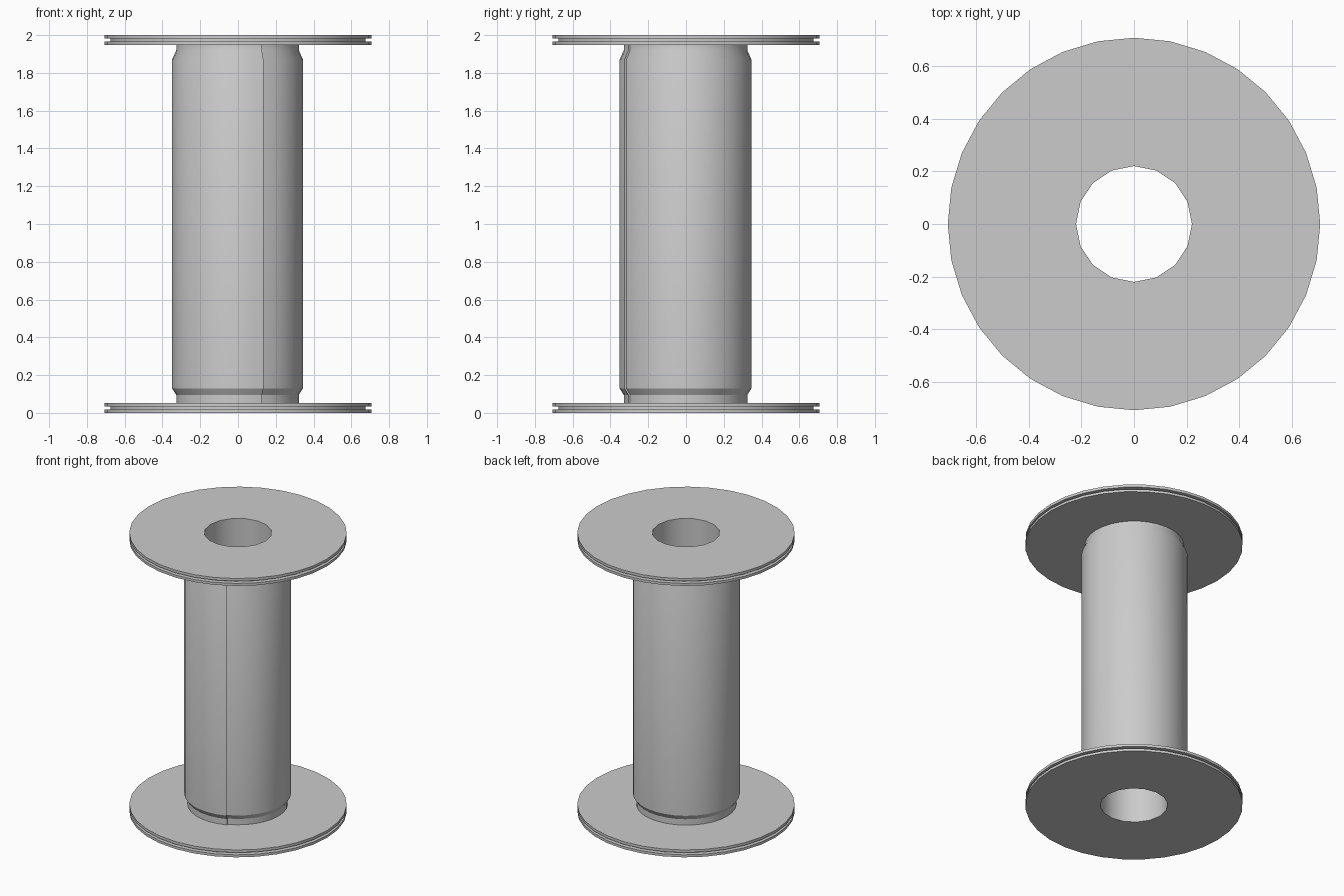
import bpy, bmesh, math

if "Cube" in bpy.data.objects:
    bpy.data.objects.remove(bpy.data.objects["Cube"])

SIDES = 32          # rim and winding
BORE_SIDES = 16     # centre hole
BORE_R = 0.22


def ring(bm, radius, z, count):
    return [bm.verts.new((radius * math.cos(2 * math.pi * i / count),
                          radius * math.sin(2 * math.pi * i / count), z)) for i in range(count)]


def skin(bm, a, b):
    n = len(a)
    for i in range(n):
        j = (i + 1) % n
        bm.faces.new((a[i], a[j], b[j], b[i]))


def cap(bm, outer, inner):
    # two rim segments meet one bore segment
    n = len(inner)
    for i in range(n):
        o = [outer[(2 * i + k) % len(outer)] for k in range(3)]
        bm.faces.new((*o, inner[(i + 1) % n], inner[i]))


def finish(bm, name):
    bmesh.ops.recalc_face_normals(bm, faces=bm.faces)
    mesh = bpy.data.meshes.new(name)
    bm.to_mesh(mesh)
    bm.free()
    obj = bpy.data.objects.new(name, mesh)
    bpy.context.collection.objects.link(obj)
    bpy.ops.object.select_all(action='DESELECT')
    obj.select_set(True)
    bpy.context.view_layer.objects.active = obj
    bpy.ops.object.shade_smooth_by_angle(angle=math.radians(30))
    return obj


# End flanges with a groove around the rim
def flange(name, z0):
    bm = bmesh.new()
    profile = [(0.707, 0), (0.707, 0.018), (0.675, 0.018),
               (0.675, 0.034), (0.707, 0.034), (0.707, 0.053)]
    rings = [ring(bm, r, z0 + z, SIDES) for r, z in profile]
    for a, b in zip(rings, rings[1:]):
        skin(bm, a, b)
    low = ring(bm, BORE_R, z0, BORE_SIDES)
    high = ring(bm, BORE_R, z0 + 0.053, BORE_SIDES)
    skin(bm, low, high)
    cap(bm, rings[0], low)
    cap(bm, rings[-1], high)
    return finish(bm, name)


flange("bottom_flange", 0)
flange("top_flange", 2 - 0.053)

# Core tube: its inside faces line the centre hole
bm = bmesh.new()
tube = [ring(bm, r, z, BORE_SIDES) for r, z in
        [(BORE_R, 0.05), (BORE_R, 1.95), (0.28, 1.95), (0.28, 0.05)]]
for i in range(4):
    skin(bm, tube[i], tube[(i + 1) % 4])
finish(bm, "core_tube")

# Wound roll: one spiral turn with a small step where the loose end lies
bm = bmesh.new()
START = math.radians(-67.5)
rows = []
for r, z in [(0.321, 0.045), (0.321, 0.095), (0.343, 0.13),
             (0.343, 1.87), (0.321, 1.92), (0.321, 1.955)]:
    row = []
    for i in range(SIDES + 1):
        t = i / SIDES
        a = START + 2 * math.pi * t
        rad = r - 0.001 + 0.01 * t
        row.append(bm.verts.new((rad * math.cos(a), rad * math.sin(a), z)))
    rows.append(row)
for a, b in zip(rows, rows[1:]):
    skin(bm, a, b)
finish(bm, "wound_roll")
